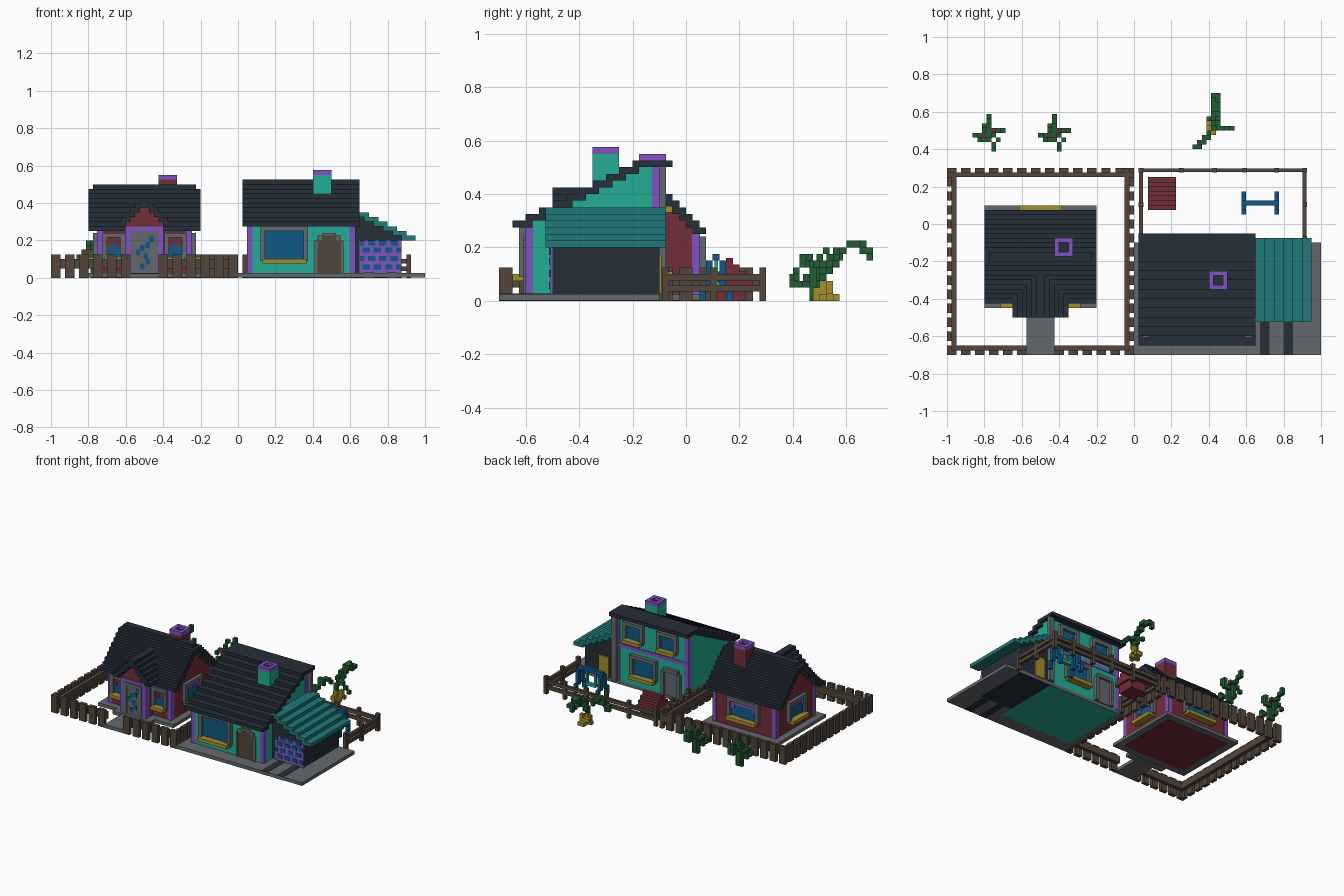
import bpy, bmesh, math
from mathutils import Vector

cube = bpy.data.objects.get("Cube")
if cube:
    bpy.data.objects.remove(cube)

V = 0.025  # block size


def material(name, r, g, b):
    lin = [(c / 255 / 12.92) if c < 10 else ((c / 255 + 0.055) / 1.055) ** 2.4 for c in (r, g, b)]
    m = bpy.data.materials.new(name)
    m.use_nodes = True
    m.diffuse_color = (*lin, 1)
    m.node_tree.nodes["Principled BSDF"].inputs["Base Color"].default_value = (*lin, 1)
    return m


SLATE = material("slate", 37, 46, 56)
TEAL = material("bright teal", 35, 174, 150)
DTEAL = material("dark teal", 33, 120, 120)
PURPLE = material("purple", 128, 84, 194)
RED = material("brick red", 114, 45, 55)
BROWN = material("wood brown", 82, 70, 60)
GREY = material("stone grey", 100, 105, 108)
BLUE = material("blue", 15, 90, 134)
GREEN = material("leaf green", 33, 92, 52)
YELLOW = material("ochre yellow", 165, 143, 45)


def finish(name, mat, bm):
    bmesh.ops.recalc_face_normals(bm, faces=bm.faces)
    me = bpy.data.meshes.new(name)
    bm.to_mesh(me)
    bm.free()
    me.materials.append(mat)
    ob = bpy.data.objects.new(name, me)
    bpy.context.collection.objects.link(ob)
    return ob


def boxes(name, mat, items):
    """One object made of boxes (x0, x1, y0, y1, z0, z1)."""
    bm = bmesh.new()
    for x0, x1, y0, y1, z0, z1 in items:
        for v in bmesh.ops.create_cube(bm, size=1)["verts"]:
            v.co = Vector(((x0 + x1) / 2 + v.co.x * (x1 - x0),
                           (y0 + y1) / 2 + v.co.y * (y1 - y0),
                           (z0 + z1) / 2 + v.co.z * (z1 - z0)))
    return finish(name, mat, bm)


def prism(name, mat, profile, a, b, axis):
    """Extrude a (horizontal, z) profile from a to b along axis 'x' or 'y'."""
    bm = bmesh.new()
    put = (lambda p, t: (t, p[0], p[1])) if axis == "x" else (lambda p, t: (p[0], t, p[1]))
    face = bm.faces.new([bm.verts.new(put(p, a)) for p in profile])
    ext = bmesh.ops.extrude_face_region(bm, geom=[face])["geom"]
    shift = (b - a, 0, 0) if axis == "x" else (0, b - a, 0)
    bmesh.ops.translate(bm, vec=shift, verts=[g for g in ext if isinstance(g, bmesh.types.BMVert)])
    return finish(name, mat, bm)


def on_wall(side, wall, u0, u1, z0, z1, d):
    """Box standing out by d from a wall facing the given side."""
    if side == "front":
        return (u0, u1, wall - d, wall + 0.005, z0, z1)
    if side == "back":
        return (u0, u1, wall - 0.005, wall + d, z0, z1)
    if side == "left":
        return (wall - 0.005, wall + d, u0, u1, z0, z1)
    return (wall - d, wall + 0.005, u0, u1, z0, z1)


def window(name, side, wall, u0, u1, z0, z1, curtain=None):
    def w(*a):
        return on_wall(side, wall, *a)
    boxes(name + "_frame", GREY, [w(u0, u0 + V, z0, z1, V), w(u1 - V, u1, z0, z1, V),
                                  w(u0, u1, z1 - V, z1, V), w(u0, u1, z0, z0 + 0.01, V)])
    boxes(name + "_glass", BLUE, [w(u0 + V, u1 - V, z0, z1 - V, 0.006)])
    boxes(name + "_flower_box", YELLOW, [w(u0 + 0.01, u1 - 0.01, z0 - 0.015, z0 + 0.01, 0.05)])
    if curtain:
        top = z1 - V
        boxes(name + "_curtains", curtain, [
            w(u0 + V, u1 - V, top - V, top, 0.012),
            w(u0 + V, u0 + 2 * V, top - 2 * V, top, 0.012),
            w(u1 - 2 * V, u1 - V, top - 2 * V, top, 0.012)])


def corner_posts(name, x0, x1, y0, y1, z0, heights):
    e = 0.003
    boxes(name, PURPLE, [(x - e, x + V + e, y - e, y + V + e, z0, h)
                         for x in (x0, x1 - V) for y, h in zip((y0, y1 - V), heights)])


def chimney(name, mat, x, y, z0, z1):
    s = 4 * V
    boxes(name, mat, [(x, x + s, y, y + s, z0, z1 - V)])
    boxes(name + "_cap", PURPLE, [(x, x + V, y, y + s, z1 - V, z1), (x + s - V, x + s, y, y + s, z1 - V, z1),
                                  (x + V, x + s - V, y, y + V, z1 - V, z1),
                                  (x + V, x + s - V, y + s - V, y + s, z1 - V, z1)])
    boxes(name + "_flue", SLATE, [(x + V, x + s - V, y + V, y + s - V, z1 - 0.03, z1 - 0.02)])


# ---------- cottage ----------
boxes("cottage_slab", GREY, [(-.8, -.2, -.45, .1, .002, V), (-.65, -.35, -.5, -.44, .001, V),
                             (-.575, -.425, -.7, -.45, 0, V - .001)])
boxes("cottage_floor", RED, [(-.75, -.25, -.4, .05, 0, .02)])
prism("cottage_walls", RED, [(-.4, V), (.05, V), (.05, .275), (-.175, .495), (-.4, .275)], -.75, -.25, "x")
corner_posts("cottage_posts", -.75, -.25, -.4, .05, V, (.27, .27))
steps = []
for i in range(10):
    z, a = .25 + V * i, -.425 + V * i
    x0, x1 = (-.775, -.225) if i == 9 else (-.8, -.2)
    for y0, y1 in ((a, a + 2 * V), (-.35 - a - 2 * V, -.35 - a)):
        steps.append((x0, x1, y0, y1, z, z + V))
boxes("cottage_roof", SLATE, steps)
chimney("cottage_chimney", RED, -.425, -.175, .4, .55)

# porch
prism("porch_walls", RED, [(-.6, V), (-.4, V), (-.4, .315), (-.5, .415), (-.6, .315)], -.475, -.39, "y")
boxes("porch_posts", PURPLE, [(-.603, -.572, -.48, -.44, V, .275), (-.428, -.397, -.48, -.44, V, .275),
                              (-.603, -.397, -.48, -.44, .25, .275)])
steps = []
for j in range(6):
    z, a = .275 + V * j, V * j
    steps += [(-.65 + a, -.6 + a, -.5, -.25, z, z + V), (-.4 - a, -.35 - a, -.5, -.25, z, z + V)]
boxes("porch_roof", SLATE, steps)
boxes("porch_door_frame", GREY, [(-.572, -.55, -.485, -.47, V, .25), (-.45, -.428, -.485, -.47, V, .25),
                                 (-.55, -.45, -.485, -.47, .225, .25)])
boxes("porch_door", GREY, [(-.55, -.45, -.478, -.47, V, .225)])
boxes("porch_door_glass", BLUE, [(-.525 + a, -.5 + a, -.483, -.475, z, z + .03)
                                 for a, z in ((.05, .19), (.03, .16), (0, .145), (-.02, .12),
                                              (.02, .1), (.03, .07), (0, .045))])
for x in (-.665, -.335):
    window("cottage_front_window", "front", -.4, x - .06, x + .06, .1, .24, RED)
window("cottage_back_window", "back", .05, -.625, -.375, .1, .24, PURPLE)
window("cottage_left_window", "left", -.25, -.275, -.075, .1, .24, PURPLE)
window("cottage_right_window", "right", -.75, -.275, -.075, .1, .24, PURPLE)

# ---------- large house ----------
boxes("house_slab", GREY, [(0, 1, -.7, -.1, .002, V)])
boxes("house_floor", TEAL, [(.05, .625, -.6, -.102, 0, .02)])
boxes("garage_floor", SLATE, [(.625, .875, -.5, -.102, 0, .02)])
boxes("driveway_tracks", SLATE, [(x, x + .05, -.699, -.5, 0, .027) for x in (.675, .8)])
prism("house_walls", TEAL, [(-.6, V), (-.1, V), (-.1, .505), (-.19, .505), (-.6, .298)], .05, .625, "x")
corner_posts("house_posts", .05, .625, -.6, -.1, V, (.3, .505))
boxes("house_roof", SLATE, [(.025, .65, -.65 + .05 * k, -.05 if k == 9 else -.575 + .05 * k,
                             .275 + V * k, .3 + V * k) for k in range(10)])
chimney("house_chimney", TEAL, .4, -.35, .4, .575)
boxes("back_wall_band", PURPLE, [(.05, .625, -.11, -.095, .275, .3)])
boxes("drain_pipe", GREY, [(.61, .65, -.1, -.075, V, .5)])

# front window and door
window("house_front_window", "front", -.6, .12, .375, .09, .275)
boxes("front_door_frame", GREY, [(.41, .425, -.61, -.595, V, .2), (.55, .565, -.61, -.595, V, .2),
                                 (.425, .45, -.61, -.595, .2, .225), (.525, .55, -.61, -.595, .2, .225),
                                 (.45, .525, -.61, -.595, .225, .24)])
boxes("front_door", BROWN, [(.425, .55, -.607, -.595, V, .2), (.45, .525, -.607, -.595, .2, .225)])

# back windows and door
for x in (.48, .21):
    window("house_upper_window", "back", -.1, x - .08, x + .08, .345, .475)
window("house_lower_window", "back", -.1, .295, .505, .1, .25)
boxes("back_door_frame", GREY, [(.105, .13, -.105, -.075, V, .2), (.23, .255, -.105, -.075, V, .2),
                                (.12, .24, -.105, -.075, .2, .225)])
boxes("back_door", GREY, [(.13, .23, -.105, -.092, V, .2)])

# garage
prism("garage_walls", SLATE, [(.61, V), (.875, V), (.875, .235), (.65, .345), (.61, .345)], -.5, -.1, "y")
boxes("garage_roof", DTEAL, [(.875 - .05 * k if k < 5 else .625, .95 - .05 * k, -.525, -.075,
                              .2 + V * k, .225 + V * k) for k in range(6)])
boxes("garage_door", PURPLE, [(.65, .875, -.507, -.495, V, .2)])
boxes("garage_door_glass", BLUE, [(max(x, .652), min(x + .04, .873), -.512, -.505, z, z + .026)
                                  for r, z in enumerate((.045, .09, .135, .172))
                                  for x in [.665 + .06 * c - (r % 2) * .03 for c in range(4)]])
boxes("garage_back_door", YELLOW, [(.68, .76, -.105, -.092, V, .175)])

# ---------- picket fence ----------
rails, pickets = [], []


def picket_run(a, b, along_x, outer, inner):
    lo, mid, hi = min(outer, inner), (outer + inner) / 2, max(outer, inner)
    orient = (lambda s, t, p, q, z0, z1: (s, t, p, q, z0, z1)) if along_x else \
             (lambda s, t, p, q, z0, z1: (p, q, s, t, z0, z1))
    rails.append(orient(a, b, *sorted((mid, inner)), .05, .1))
    t = a
    while t < b - .01:
        pickets.append(orient(t, min(t + .05, b), *sorted((outer, mid)), 0, .125))
        t += .075


picket_run(-1, -.575, True, -.7, -.65)
picket_run(-.425, 0, True, -.7, -.65)
picket_run(-1, 0, True, .3, .25)
picket_run(-.7, .3, False, -1, -.95)
picket_run(-.7, .3, False, 0, -.05)
boxes("picket_fence_rails", BROWN, rails)
boxes("picket_fence_pickets", BROWN, pickets)

# ---------- rail fence ----------
levels = ((.035, .06), (.075, .1))
boxes("yard_fence_rails", BROWN,
      [(x, x + .02, -.09, .295, *l) for x in (.028, .902) for l in levels] +
      [(.025, .925, .278, .298, *l) for l in levels])
boxes("yard_fence_posts", BROWN,
      [(x, x + V, y, y + V, 0, .125) for x in (.025, .9) for y in (-.09, .09, .275)] +
      [(x, x + V, .275, .3, 0, .125) for x in (.24, .42, .58, .75)])

# ---------- yard items ----------
boxes("pet_house_walls", RED, [(.09, .21, .1, .225, 0, .1)])
boxes("pet_house_roof", RED, [(.075, .225, .075 + V * k, .25 - V * k, .06 + V * k, .085 + V * k)
                              for k in range(4)])
boxes("swing_frame", BLUE,
      [(.575, .775, .1, .125, .15, .175)] +
      [(x, x + V, .1 + s * V * k, .125 + s * V * k, .15 - .075 * k, .175 - .06 * k if k else .175)
       for x in (.575, .75) for s in (-1, 1) for k in range(3)] +
      [(x, x + V, .1125 + s * .05 - .0125, .1125 + s * .05 + .0125, 0, .06)
       for x in (.575, .75) for s in (-1, 1)] +
      [(x, x + V, .1125 + s * .025 - .0125, .1125 + s * .025 + .0125, .05, .15)
       for x in (.575, .75) for s in (-1, 1)])
boxes("swing_seat", TEAL, [(.635, .715, .1, .125, .05, .07), (.635, .65, .106, .119, .07, .15),
                           (.7, .715, .106, .119, .07, .15)])


# ---------- plants ----------
def block_paths(name, mat, origin, paths):
    cells = set()
    for path in paths:
        for p, q in zip(path, path[1:]):
            n = max(abs(b - a) for a, b in zip(p, q)) or 1
            for i in range(n + 1):
                cells.add(tuple(math.floor(a + (b - a) * i / n + .5) for a, b in zip(p, q)))
    ox, oy = origin
    boxes(name, mat, [(ox + x * V, ox + x * V + V, oy + y * V, oy + y * V + V, z * V, z * V + V)
                      for x, y, z in sorted(cells)])


for x in (-.7875, -.4375):
    o = (x, .4625)
    block_paths("bush", GREEN, o, [
        [(0, 0, 0), (0, 0, 5)], [(1, 0, 0), (1, 0, 4)], [(0, 1, 1), (0, 1, 5)],
        [(0, 0, 3), (-2, 0, 5), (-3, 0, 4)], [(0, 0, 2), (3, 1, 3), (3, 1, 5)],
        [(0, 0, 4), (0, 4, 6), (0, 4, 7)], [(0, 0, 1), (1, -3, 3), (1, -3, 2)],
        [(0, 0, 4), (-1, 2, 7)], [(1, 0, 3), (2, -1, 6)], [(-1, -1, 2), (-2, -1, 3)]])
    block_paths("bush_berries", RED, o, [[(-1, 0, 5), (-1, 0, 5)], [(1, 1, 5), (1, 1, 5)]])
o = (.4125, .5)
block_paths("palm_base", YELLOW, o, [[(0, 0, 0), (0, 0, 2)], [(-1, 0, 0), (-1, 1, 1)], [(1, 0, 0), (1, 1, 2)],
                                     [(0, 1, 0), (0, 1, 1)], [(0, -1, 0), (0, -1, 1)], [(0, 2, 0), (1, 2, 0)]])
block_paths("palm_fronds", GREEN, o, [
    [(0, 0, 2), (0, 1, 6), (0, 3, 7), (0, 5, 8), (0, 6, 8), (0, 7, 6)], [(1, 1, 5), (1, 4, 8), (1, 7, 7)],
    [(0, 0, 4), (-2, -2, 6), (-3, -3, 6), (-4, -4, 3)], [(-1, -1, 5), (-2, -3, 6), (-3, -4, 4)],
    [(0, 0, 4), (2, 0, 5), (4, 0, 3)], [(0, 0, 4), (-1, 2, 5)]])
